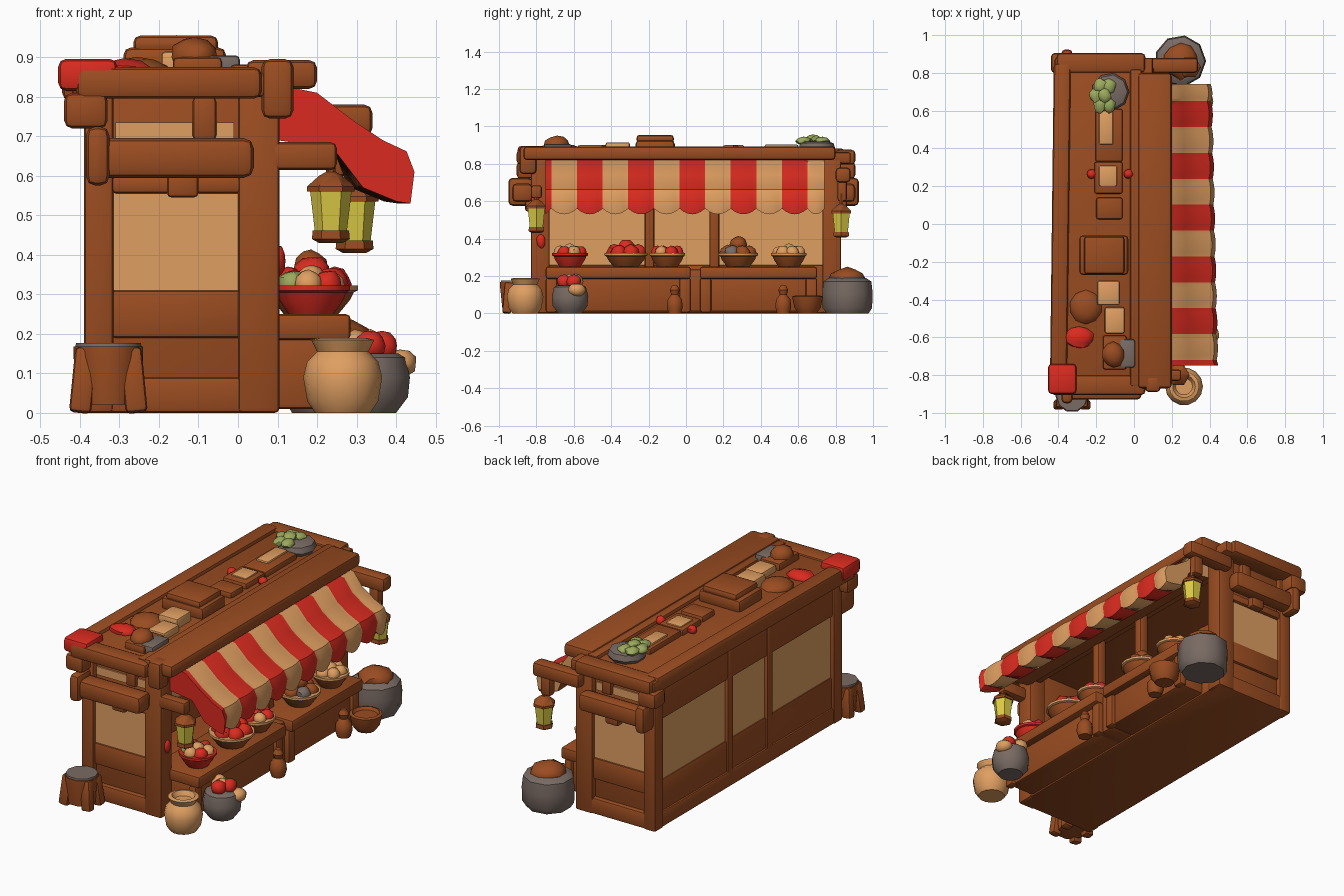
import bpy, bmesh, math, random
from mathutils import Matrix, Vector, Euler

if "Cube" in bpy.data.objects:
    bpy.data.objects.remove(bpy.data.objects["Cube"])

random.seed(4)

def mat(name, r, g, b):
    m = bpy.data.materials.new(name)
    m.diffuse_color = (r, g, b, 1)
    m.use_nodes = True
    m.node_tree.nodes["Principled BSDF"].inputs["Base Color"].default_value = m.diffuse_color
    return m

WOOD = mat("wood brown", .325, .073, .015)
CREAM = mat("warm cream", .74, .345, .12)
RED = mat("awning red", .70, .024, .014)
GREY = mat("stone grey", .19, .145, .125)
YELLOW = mat("lamp yellow", .72, .60, .06)
GREEN = mat("leaf green", .33, .40, .11)

def finish(name, bm, *mats):
    bmesh.ops.recalc_face_normals(bm, faces=bm.faces[:])
    me = bpy.data.meshes.new(name)
    bm.to_mesh(me)
    bm.free()
    for m in mats:
        me.materials.append(m)
    ob = bpy.data.objects.new(name, me)
    bpy.context.collection.objects.link(ob)
    bpy.context.view_layer.objects.active = ob
    bpy.ops.object.select_all(action='DESELECT')
    ob.select_set(True)
    bpy.ops.object.shade_smooth_by_angle(angle=math.radians(40))
    return ob

def box(name, x, y, z, m=WOOD, bev=.012, rot=(0, 0, 0)):
    """Bevelled box from three (min, max) ranges."""
    bm = bmesh.new()
    bmesh.ops.create_cube(bm, size=1)
    size = [r[1] - r[0] for r in (x, y, z)]
    mid = Vector([(r[0] + r[1]) / 2 for r in (x, y, z)])
    bmesh.ops.scale(bm, vec=size, verts=bm.verts[:])
    if bev:
        bmesh.ops.bevel(bm, geom=bm.edges[:], offset=min(bev, min(size) * .4), segments=2,
                        profile=.5, affect='EDGES')
    bm.transform(Matrix.Translation(mid) @ Euler(rot).to_matrix().to_4x4())
    return finish(name, bm, m)

def lathe(name, c, profile, m=WOOD, n=14):
    """Closed turned shape from (radius, height) points."""
    bm = bmesh.new()
    rings = [[bm.verts.new((r * math.cos(2 * math.pi * i / n), r * math.sin(2 * math.pi * i / n), z))
              for i in range(n)] for r, z in profile]
    for a, b in zip(rings, rings[1:]):
        for i in range(n):
            bm.faces.new((a[i], a[(i + 1) % n], b[(i + 1) % n], b[i]))
    bm.faces.new(rings[0])
    bm.faces.new(rings[-1])
    bm.transform(Matrix.Translation(c))
    return finish(name, bm, m)

def blob(name, c, r, m, jitter=.08):
    bm = bmesh.new()
    bmesh.ops.create_icosphere(bm, subdivisions=2, radius=1)
    for v in bm.verts:
        v.co *= 1 + random.uniform(-jitter, jitter)
    r = r if isinstance(r, tuple) else (r, r, r)
    bmesh.ops.scale(bm, vec=r, verts=bm.verts[:])
    bmesh.ops.translate(bm, vec=c, verts=bm.verts[:])
    return finish(name, bm, m)

# Hollow body: floor, back wall, end walls, corner posts
box("floor_plinth", (-.385, .10), (-.825, .825), (0, .09))
box("back_wall_base", (-.375, -.335), (-.80, .80), (.05, .26))
box("back_top_rail", (-.38, -.335), (-.80, .80), (.60, .82))
for s in (-1, 1):
    ends = lambda a, b: tuple(sorted((s * a, s * b)))
    box("end_wall", (-.36, .07), ends(.765, .80), (.05, .82))
    box("back_corner_post", (-.39, -.315), ends(.75, .83), (0, .82))
    box("front_corner_post", (0, .105), ends(.73, .83), (0, .82))
    box("end_window_panel", (-.315, .0), ends(.79, .807), (.31, .56), CREAM, 0)
    box("end_upper_panel", (-.31, -.01), ends(.79, .807), (.69, .735), CREAM, 0)
    box("end_sill", (-.32, .01), ends(.79, .815), (.19, .31))
    box("end_header", (-.32, .01), ends(.79, .825), (.555, .60))
    box("end_upper_strut", (-.115, -.055), ends(.79, .83), (.69, .80))
    # Log beam across each end with a flared cap
    far = .95 if s < 0 else .925
    box("end_beam", (-.36, .04), ends(.82, far - .02), (.595, .695), bev=.025)
    box("end_beam_cap", (-.385, -.325), ends(.82, far), (.575, .725), bev=.03)
    box("end_beam_wedge", (-.18, -.10), ends(.81, .86), (.545, .61))

# Back wall cream panels, seen from both sides, between studs
for a, b in ((-.76, -.22), (-.17, .125), (.18, .76)):
    box("back_wall_panel", (-.367, -.345), (a, b), (.25, .62), CREAM, 0)
for y in (-.195, .152):
    box("back_wall_stud", (-.385, -.33), (y - .026, y + .026), (0, .81))
    box("shop_side_post", (.05, .105), (y - .026, y + .026), (.2, .82))
box("shop_side_lintel", (.03, .10), (-.78, .78), (.72, .83))

# Counter in two halves
for a, b in ((-.75, .025), (.075, .70)):
    box("counter_body", (.02, .245), (a + .02, b - .02), (.01, .20))
    box("counter_top", (.0, .285), (a, b), (.185, .25))
    for y in (a + .03, b - .03):
        box("counter_leg", (.22, .265), (y - .03, y + .03), (.005, .19))
box("counter_joint", (.0, .235), (-.02, .1), (.01, .235))

# Roof slab, edge beams and corner pieces
box("roof_slab", (-.42, .10), (-.88, .88), (.80, .862))
box("roof_back_beam", (-.435, -.345), (-.87, .85), (.79, .882), bev=.02, rot=(0, 0, -.012))
box("roof_front_beam", (.02, .20), (-.87, .80), (.82, .893), bev=.02)
box("roof_front_beam_end", (.06, .14), (-.89, -.80), (.745, .895), bev=.02)
box("roof_inner_rail", (-.02, .04), (-.86, .82), (.82, .882))
for s in (-1, 1):
    e = tuple(sorted((s * .80, s * .905)))
    box("roof_end_beam", (-.41, .06), e, (.795, .875), bev=.02)
    box("roof_corner_bracket", (-.44, -.33), e, (.72, .81), bev=.02)
box("red_roof_corner", (-.455, -.305), (-.90, -.74), (.815, .896), RED, .02)

# Awning: one section swept along y with scalloped hem, colours by stripe
section = [(.10, .83), (.20, .81), (.275, .74), (.35, .69), (.41, .662), (.43, .61),
           (.420, .53), (.385, .535), (.30, .57), (.24, .67), (.10, .69)]
hem = {5: .3, 6: 1, 7: .9, 8: .3}
edges = [-.75] + [-.72 + .137 * i for i in range(11)] + [.74]
bm = bmesh.new()
rings, stripe = [], []
for k, (a, b) in enumerate(zip(edges, edges[1:])):
    for j in range(6):
        rings.append((a + (b - a) * j / 6, (2 * j / 6 - 1) ** 2 if k else j / 6))
        stripe.append(k % 2)
rings.append((edges[-1], 1))
rows = [[bm.verts.new((x - .022 * y * (x > .25) - .008 * e * (x > .25),
                       y, z + .03 * e * hem.get(i, 0)))
         for i, (x, z) in enumerate(section)] for y, e in rings]
n = len(section)
for k, (r0, r1) in enumerate(zip(rows, rows[1:])):
    for i in range(n):
        f = bm.faces.new((r0[i], r0[(i + 1) % n], r1[(i + 1) % n], r1[i]))
        f.material_index = 2 if i >= 8 else stripe[k]
bm.faces.new(rows[0]).material_index = 0
bm.faces.new(rows[-1]).material_index = 1
finish("striped_awning", bm, RED, CREAM, WOOD)

# Lanterns on brackets
def lantern(x, y, z):
    lathe("lantern_glass", (x, y, z), [(.04, 0), (.053, .11)], YELLOW, 6)
    lathe("lantern_cap", (x, y, z), [(.06, .105), (.06, .118), (.03, .145), (.012, .155), (.01, .21)], WOOD, 6)
    lathe("lantern_base", (x, y, z), [(.03, -.025), (.048, -.015), (.046, .006)], WOOD, 6)

box("lantern_bracket_left", (.08, .25), (-.83, -.77), (.615, .685), bev=.015)
lantern(.235, -.80, .455)
box("lantern_bracket_right", (.05, .34), (.80, .88), (.70, .78), bev=.02)
box("bracket_brace_right", (.24, .30), (.81, .86), (.60, .71))
lantern(.295, .83, .43)
blob("red_wall_charm", (.10, -.775, .385), (.02, .025, .04), RED)

# Counter bowls heaped with produce
def bowl(y, r, m, goods, h, x=.185):
    lathe("produce_bowl", (x, y, .25), [(r * .6, 0), (r * .85, .035), (r, .068), (r * .88, .07), (r * .8, .05)], m)
    lathe("bowl_rim", (x, y, .25), [(r * .94, .055), (r * 1.03, .06), (r * 1.03, .073), (r * .9, .073)],
          RED if m is RED else CREAM)
    for i in range(6):
        a = i * math.pi / 3 + .4
        blob("produce", (x + .55 * r * math.cos(a), y + .55 * r * math.sin(a), .25 + .075), r * .38, goods[i % len(goods)])
    blob("top_produce", (x, y, .25 + h - r * .4), r * .42, goods[0])

bowl(-.62, .095, RED, (CREAM, RED, RED, GREEN), .12)
bowl(-.32, .115, WOOD, (RED,), .145)
bowl(-.10, .095, WOOD, (RED, RED, CREAM), .10)
bowl(.28, .105, WOOD, (WOOD, WOOD, GREY), .16)
bowl(.55, .095, WOOD, (CREAM,), .12)

# Sacks, pots and stool on the ground
lathe("tan_sack", (.265, -.86, 0), [(.07, 0), (.09, .03), (.10, .09), (.09, .13), (.065, .155), (.08, .185), (.06, .19), (.045, .165)], CREAM)
lathe("grey_pot", (.335, -.62, 0), [(.065, 0), (.095, .04), (.10, .09), (.088, .14), (.07, .15)], GREY)
for dx, dy, m in ((.0, -.03, RED), (-.04, .03, CREAM), (.03, .02, RED), (0, .0, CREAM)):
    blob("pot_produce", (.335 + dx, -.62 + dy, .17), .04, m)
blob("pot_cloth", (.41, -.585, .125), (.042, .05, .035), CREAM)
lathe("grey_barrel_sack", (.245, .863, 0), [(.115, 0), (.134, .03), (.137, .11), (.13, .17), (.10, .19)], GREY, 9)
blob("barrel_mound", (.245, .863, .185), (.095, .095, .062), WOOD)
lathe("small_basket", (.335, .65, 0), [(.05, 0), (.072, .03), (.085, .09), (.07, .095), (.06, .08)], WOOD)
for y in (-.06, .52):
    lathe("wooden_bottle", (.29, y, 0), [(.035, 0), (.045, .035), (.04, .075), (.02, .10), (.028, .125), (.015, .15)], WOOD, 10)
lathe("stool_drum", (-.328, -.91, 0), [(.075, .02), (.088, .14), (.088, .168)], WOOD, 10)
lathe("stool_cushion", (-.328, -.91, 0), [(.085, .16), (.082, .177)], GREY, 10)
for i in range(4):
    a = math.pi / 4 + i * math.pi / 2
    box("stool_leg", (-.328 + .09 * math.cos(a) - .028, -.328 + .09 * math.cos(a) + .028),
        (-.91 + .06 * math.sin(a) - .024, -.91 + .06 * math.sin(a) + .024), (.0, .165),
        rot=(.12 * math.sin(a), -.14 * math.cos(a), 0))

# Goods laid along the roof
lathe("roof_grey_pot", (-.125, .70, .85), [(.08, 0), (.10, .03), (.09, .06), (.06, .07)], GREY, 9)
for i in range(6):
    a = i * math.pi / 3
    r = .045 if i else 0
    blob("roof_leaf", (-.155 + r * math.cos(a), .68 + r * 1.3 * math.sin(a), .935 - .3 * r), (.036, .04, .022), GREEN, .15)
box("roof_long_crate", (-.205, -.06), (.33, .61), (.85, .893))
box("long_crate_goods", (-.185, -.11), (.42, .60), (.88, .903), CREAM, .01)
box("roof_mid_crate", (-.21, -.06), (.16, .33), (.85, .893))
box("mid_crate_goods", (-.185, -.09), (.20, .31), (.88, .90), CREAM, .01)
for x in (-.03, -.225):
    blob("roof_red_fruit", (x, .265, .875), .025, RED)
box("roof_small_crate", (-.20, -.06), (.025, .14), (.85, .893))
box("roof_chest", (-.29, -.03), (-.27, -.06), (.85, .925), bev=.02)
box("roof_chest_lid", (-.265, -.05), (-.265, -.065), (.91, .955), bev=.02)
box("roof_cream_parcel_a", (-.195, -.075), (-.43, -.30), (.85, .915), CREAM)
box("roof_cream_parcel_b", (-.155, -.05), (-.58, -.44), (.85, .90), CREAM)
blob("roof_brown_bun", (-.255, -.44, .86), (.088, .09, .04), WOOD, .03)
blob("roof_red_cushion", (-.29, -.60, .86), (.08, .06, .035), RED)
box("roof_end_crate", (-.165, -.04), (-.77, -.59), (.85, .90))
box("roof_end_crate_grey_side", (-.075, .005), (-.76, -.61), (.85, .905), GREY)
blob("roof_end_crate_mound", (-.11, -.69, .90), (.06, .07, .052), WOOD)
